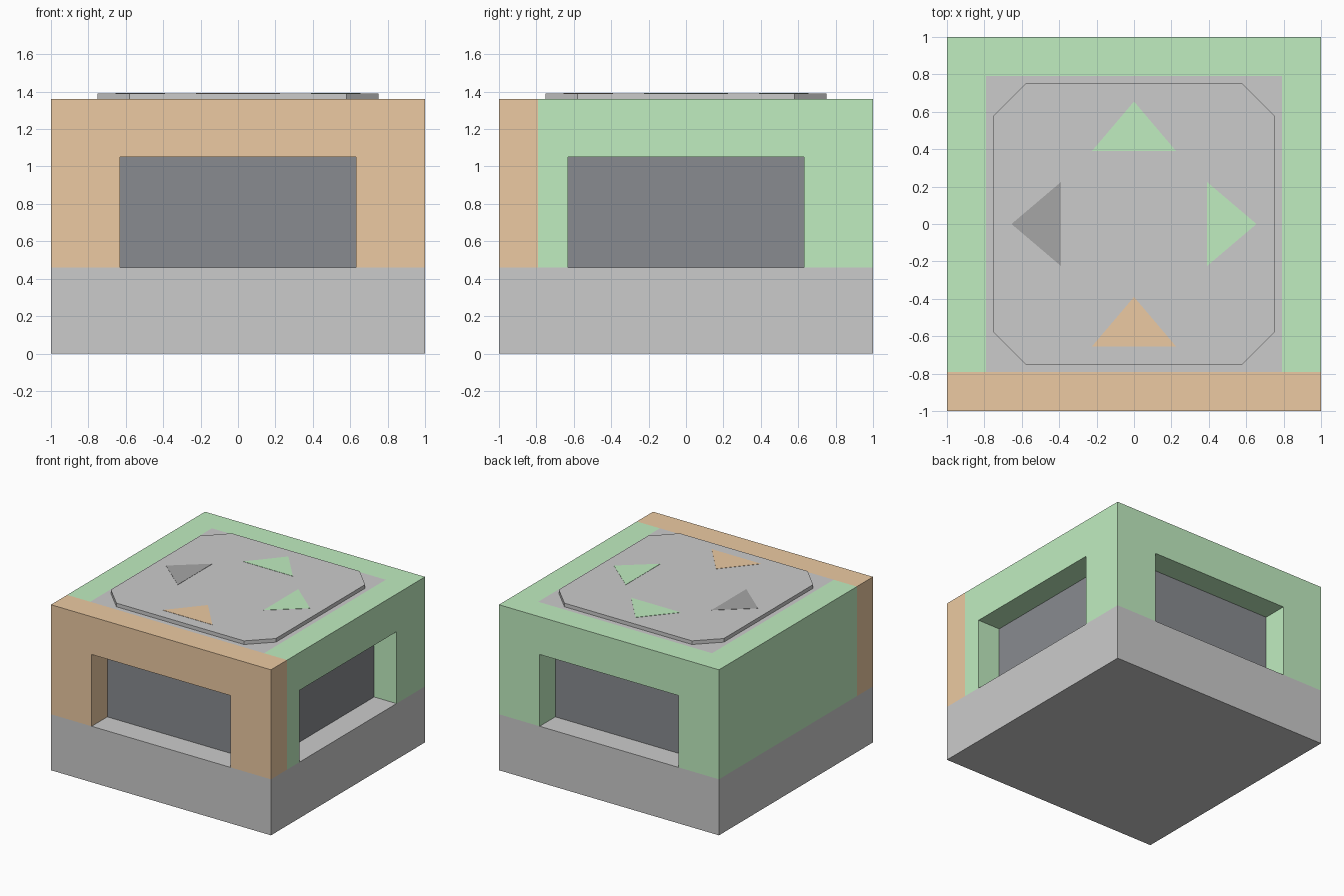
import bpy, bmesh, math
from mathutils import Matrix, Vector

if "Cube" in bpy.data.objects:
    bpy.data.objects.remove(bpy.data.objects["Cube"])

BASE_Z, TOP_Z, PANEL_Z = 0.46, 1.36, 1.39
INNER = 0.79            # inner face of the walls
OPEN_W, OPEN_Z = 0.63, 1.05


def material(name, rgb):
    m = bpy.data.materials.new(name)
    m.diffuse_color = (*rgb, 1.0)
    m.use_nodes = True
    m.node_tree.nodes["Principled BSDF"].inputs["Base Color"].default_value = m.diffuse_color
    return m


GREEN = material("green", (0.53, 0.85, 0.53))
ORANGE = material("orange", (0.84, 0.59, 0.36))
DARK = material("dark", (0.25, 0.26, 0.28))
DARK_GREY = material("dark_grey", (0.38, 0.38, 0.38))


def prism(name, points, offset, mat=None, turn=0.0):
    """Extrude a flat outline by offset, then turn it about z (degrees)."""
    bm = bmesh.new()
    face = bm.faces.new([bm.verts.new(p) for p in points])
    ext = bmesh.ops.extrude_face_region(bm, geom=[face])
    moved = [v for v in ext["geom"] if isinstance(v, bmesh.types.BMVert)]
    bmesh.ops.translate(bm, verts=moved, vec=Vector(offset))
    bm.transform(Matrix.Rotation(math.radians(turn), 4, 'Z'))
    bmesh.ops.recalc_face_normals(bm, faces=bm.faces)
    mesh = bpy.data.meshes.new(name)
    bm.to_mesh(mesh)
    bm.free()
    if mat:
        mesh.materials.append(mat)
    obj = bpy.data.objects.new(name, mesh)
    bpy.context.collection.objects.link(obj)
    return obj


def block(name, half, z0, z1):
    corners = [(-half, -half, z0), (half, -half, z0), (half, half, z0), (-half, half, z0)]
    return prism(name, corners, (0, 0, z1 - z0))


def wall(name, x0, x1, turn, mat, opening=True):
    """Wall modelled facing -y, with a doorway notch and a dark back plate."""
    outline = [(x0, BASE_Z), (x0, TOP_Z), (x1, TOP_Z), (x1, BASE_Z)]
    if opening:
        outline += [(OPEN_W, BASE_Z), (OPEN_W, OPEN_Z), (-OPEN_W, OPEN_Z), (-OPEN_W, BASE_Z)]
    prism(name + "_wall", [(x, -1, z) for x, z in outline], (0, 1 - INNER, 0), mat, turn)
    if opening:
        plate = [(-OPEN_W, BASE_Z), (-OPEN_W, OPEN_Z), (OPEN_W, OPEN_Z), (OPEN_W, BASE_Z)]
        prism(name + "_opening_plate", [(x, -0.797, z) for x, z in plate], (0, 0.02, 0), DARK, turn)


# Grey base and inner core, whose top shows between the walls
block("base", 1.0, 0.0, BASE_Z)
block("core", INNER, BASE_Z, TOP_Z)

# Walls: three with openings, the left one closed
wall("front", -1, 1, 0, ORANGE)
wall("right", -INNER, 1, 90, GREEN)
wall("back", -INNER, INNER, 180, GREEN)
wall("left", -1, INNER, -90, GREEN, opening=False)

# Raised top panel with cut corners
a, c = 0.75, 0.58
octagon = [(c, -a), (a, -c), (a, c), (c, a), (-c, a), (-a, c), (-a, -c), (-c, -a)]
prism("top_panel", [(x, y, TOP_Z) for x, y in octagon], (0, 0, PANEL_Z - TOP_Z))

# Direction arrows: outward on three sides, inward at the front
for name, turn, mat, base, tip in (
        ("back_arrow", 0, GREEN, 0.39, 0.655),
        ("left_arrow", 90, DARK_GREY, 0.39, 0.655),
        ("front_arrow", 180, ORANGE, 0.655, 0.39),
        ("right_arrow", -90, GREEN, 0.39, 0.655)):
    tri = [(-0.225, base, PANEL_Z - 0.01), (0.225, base, PANEL_Z - 0.01), (0, tip, PANEL_Z - 0.01)]
    prism(name, tri, (0, 0, 0.012), mat, turn)
